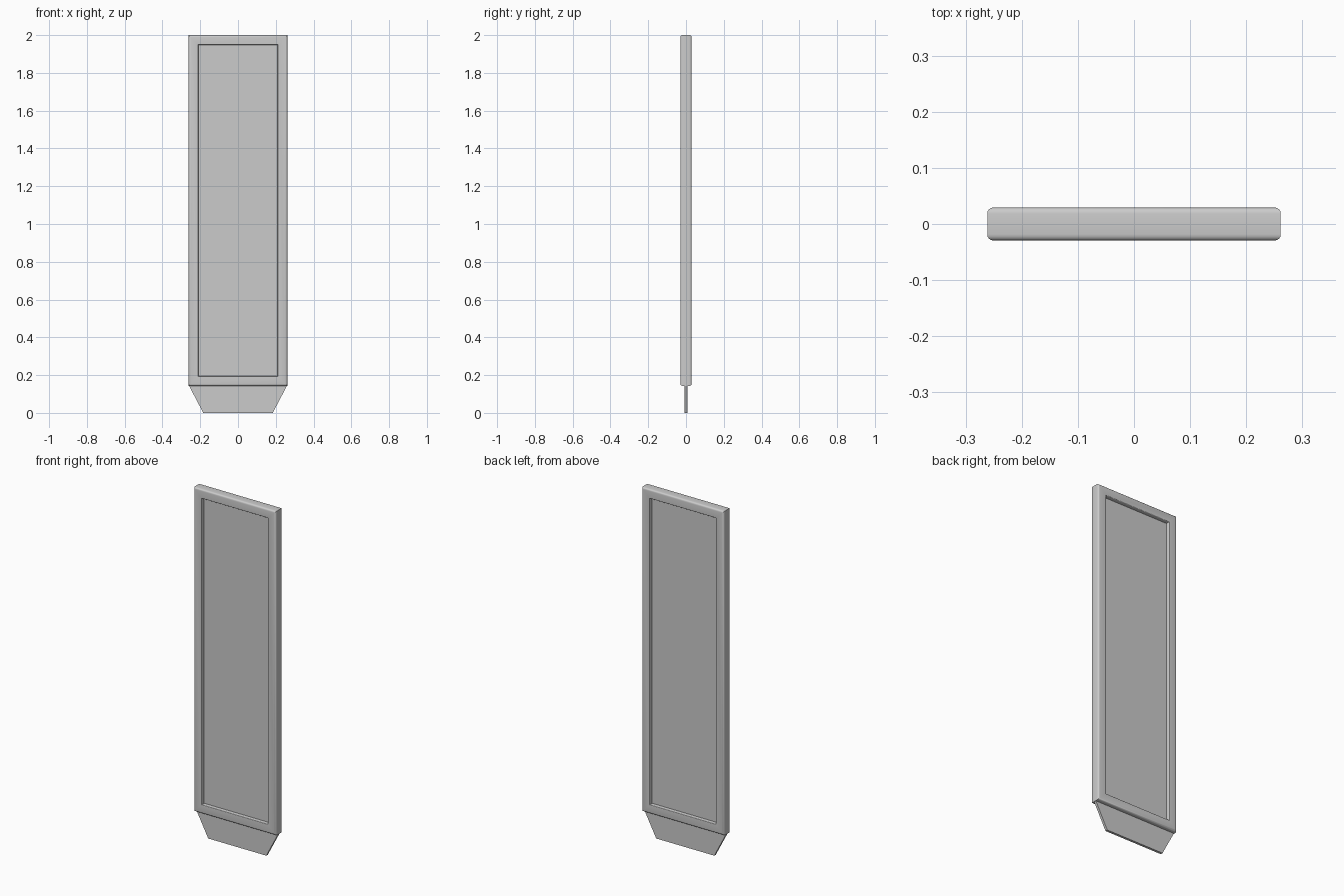
import bpy, bmesh, math

if "Cube" in bpy.data.objects:
    bpy.data.objects.remove(bpy.data.objects["Cube"])

HALF_W, Z0, Z1 = 0.2615, 0.143, 2.0   # outer frame rectangle
HALF_D, RAIL = 0.0295, 0.052          # frame half depth and rail width
BOARD = 0.007                         # half thickness of the central board


def finish(name, bm):
    bmesh.ops.recalc_face_normals(bm, faces=bm.faces)
    mesh = bpy.data.meshes.new(name)
    bm.to_mesh(mesh)
    bm.free()
    obj = bpy.data.objects.new(name, mesh)
    bpy.context.collection.objects.link(obj)
    bpy.ops.object.select_all(action='DESELECT')
    obj.select_set(True)
    bpy.context.view_layer.objects.active = obj
    bpy.ops.object.shade_smooth_by_angle(angle=math.radians(35))
    return obj


def rail_profile(r_out=0.011, r_in=0.005, steps=4):
    """Rounded rectangle as (inset from outer edge, y) points."""
    corners = [(r_out, -HALF_D + r_out, r_out, 180), (RAIL - r_in, -HALF_D + r_in, r_in, 270),
               (RAIL - r_in, HALF_D - r_in, r_in, 0), (r_out, HALF_D - r_out, r_out, 90)]
    pts = []
    for cx, cy, r, start in corners:
        for i in range(steps + 1):
            a = math.radians(start + 90 * i / steps)
            pts.append((cx + r * math.cos(a), cy + r * math.sin(a)))
    return pts


# Mitred frame: rail profile swept round the four corners
bm = bmesh.new()
rings = []
for sx, top in [(-1, 0), (1, 0), (1, 1), (-1, 1)]:
    rings.append([bm.verts.new((sx * (HALF_W - d), y, Z1 - d if top else Z0 + d))
                  for d, y in rail_profile()])
n = len(rings[0])
for k in range(4):
    a, b = rings[k], rings[(k + 1) % 4]
    for i in range(n):
        j = (i + 1) % n
        bm.faces.new((a[i], a[j], b[j], b[i]))
finish("frame", bm)


def board(name, outline):
    """Thin flat board from an x-z outline."""
    bm = bmesh.new()
    face = bm.faces.new([bm.verts.new((x, -BOARD, z)) for x, z in outline])
    ext = bmesh.ops.extrude_face_region(bm, geom=[face])
    moved = [v for v in ext["geom"] if isinstance(v, bmesh.types.BMVert)]
    bmesh.ops.translate(bm, verts=moved, vec=(0, 2 * BOARD, 0))
    return finish(name, bm)


# Recessed panel, edges hidden inside the rails
p = HALF_W - RAIL + 0.01
board("panel", [(-p, Z0 + 0.042), (p, Z0 + 0.042), (p, Z1 - 0.042), (-p, Z1 - 0.042)])

# Tapered foot blade below the frame
board("foot_blade", [(-0.184, 0), (0.184, 0), (0.259, Z0), (0.25, Z0 + 0.01),
                     (-0.25, Z0 + 0.01), (-0.259, Z0)])
